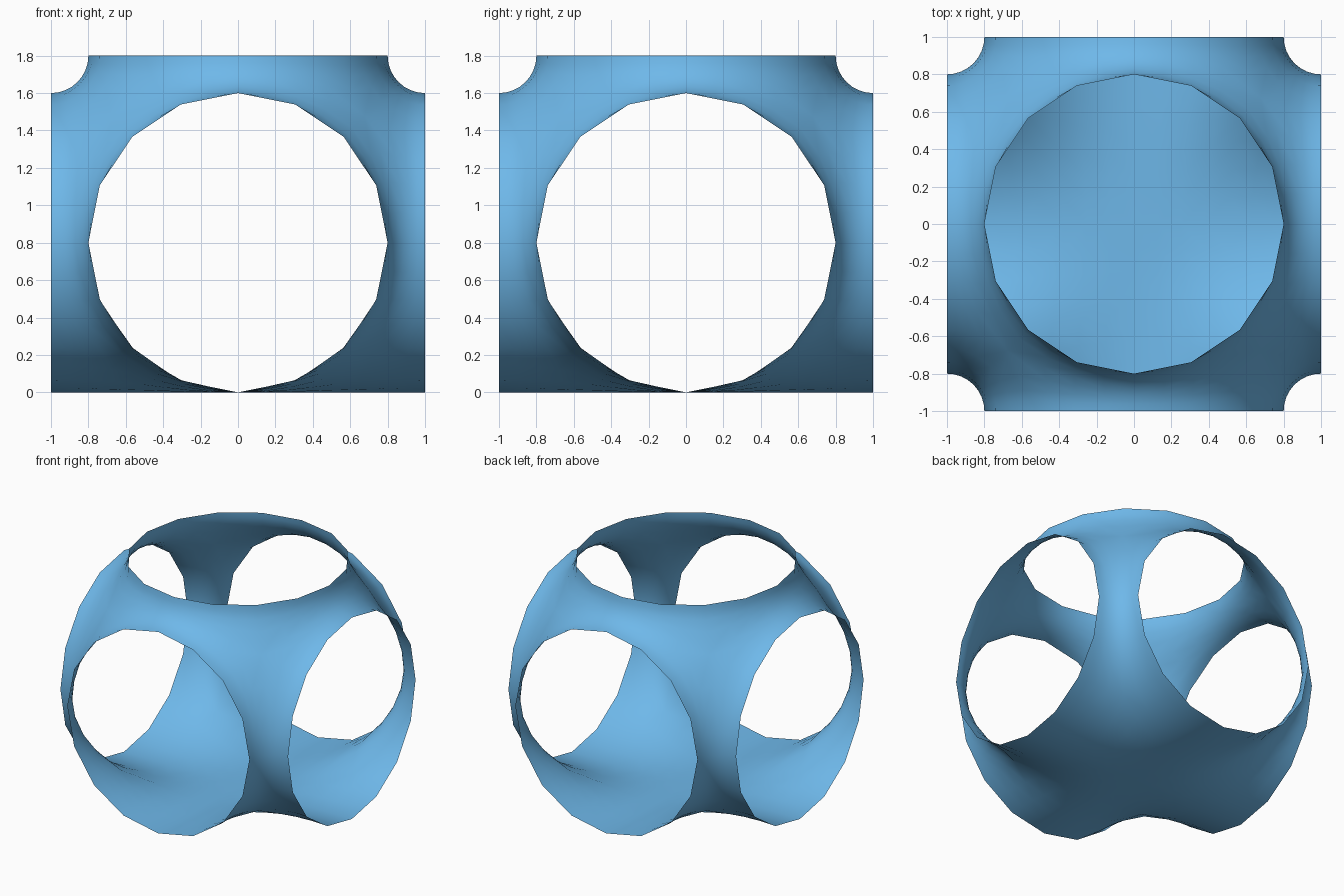
import bpy, bmesh, math
from mathutils import Vector as V

if "Cube" in bpy.data.objects:
    bpy.data.objects.remove(bpy.data.objects["Cube"])

R, F = 0.8, 0.2      # opening radius, fillet radius between openings
N = 4                # segments per quarter arc


def arc(c, u, v):
    c, u, v = V(c), V(u), V(v)
    return [c + u * math.cos(i * math.pi / 2 / N) + v * math.sin(i * math.pi / 2 / N)
            for i in range(N + 1)]


def line(a, b):
    return [V(a).lerp(V(b), i / N) for i in range(N + 1)]


def patch(sides):
    """Quad patch inside a closed loop of sides, with one 2x2 block per corner."""
    bm = bmesh.new()
    pts = [p for s in sides for p in s]
    c = sum(pts, V((0, 0, 0))) / len(pts)
    for i, s in enumerate(sides):
        q = sides[i - 1]
        inner = (s[1] + q[3] + (s[2] + c) / 2 + (q[2] + c) / 2) / 4
        g = [[s[0], s[1], s[2]],
             [q[3], inner, (s[2] + c) / 2],
             [q[2], (q[2] + c) / 2, c]]
        vs = [[bm.verts.new(p) for p in row] for row in g]
        for a in range(2):
            for b in range(2):
                bm.faces.new((vs[a][b], vs[a][b + 1], vs[a + 1][b + 1], vs[a + 1][b]))
    bmesh.ops.remove_doubles(bm, verts=bm.verts, dist=1e-4)
    return bm


def refine(bm):
    """Split every quad in four and put the fillet edges back on their arcs."""
    bmesh.ops.subdivide_edges(bm, edges=bm.edges[:], cuts=1, use_grid_fill=True)
    for v in bm.verts:
        for a in range(3):
            b, c = (a + 1) % 3, (a + 2) % 3
            if abs(v.co[a]) < 1e-4 and min(v.co[b], v.co[c]) > 0.79:
                d = V((v.co[b] - 1, v.co[c] - 1)).normalized() * F
                v.co[b], v.co[c] = 1 + d.x, 1 + d.y


def fair(bm, steps, rate=0.4):
    """Fair the interior; the boundary meets its mirror planes squarely."""
    bm.verts.index_update()
    planes = [{(a, w) for a in range(3) for w in (0.0, 1.0) if abs(v.co[a] - w) < 1e-4}
              for v in bm.verts]
    links = []
    for v in bm.verts:
        nb = []
        for e in v.link_edges:
            j = e.other_vert(v).index
            images = [()]
            for p in planes[v.index] - planes[j]:
                images += [im + (p,) for im in images]
            nb += [(j, im) for im in images]
        links.append(nb)

    def laplace(x, is_pos):
        out = []
        for i, nb in enumerate(links):
            t = V((0, 0, 0))
            for j, im in nb:
                p = x[j]
                if im:
                    p = p.copy()
                    for a, w in im:
                        p[a] = (2 * w if is_pos else 0) - p[a]
                t += p
            out.append(t / len(nb) - x[i])
        return out

    x = [v.co.copy() for v in bm.verts]
    free = [v.index for v in bm.verts if not v.is_boundary]
    for _ in range(steps):
        ll = laplace(laplace(x, True), False)
        for i in free:
            x[i] -= rate * ll[i]
    for v in bm.verts:
        v.co = x[v.index]


# shared fillet between the two side openings
side_fillet = arc((1, 1, 0), (-F, 0, 0), (0, -F, 0))

# upper corner: three quarter openings joined by three fillets
upper = patch([
    arc((1, 0, 0), (0, R, 0), (0, 0, R)),
    arc((1, 0, 1), (0, 0, -F), (-F, 0, 0)),
    arc((0, 0, 1), (R, 0, 0), (0, R, 0)),
    arc((0, 1, 1), (0, -F, 0), (0, 0, -F)),
    arc((0, 1, 0), (0, 0, R), (R, 0, 0)),
    side_fillet])

# lower corner: two quarter openings running into the closed floor
lower = patch([
    arc((1, 0, 0), (0, R, 0), (0, 0, -R)),
    line((1, 0, -R), (0, 0, -R)),
    line((0, 0, -R), (0, 1, -R)),
    arc((0, 1, 0), (0, 0, -R), (R, 0, 0)),
    side_fillet])

# join both corners into one quarter shell
shell = bmesh.new()
for part in (upper, lower):
    fair(part, 1000)
    refine(part)
    fair(part, 1500)
    tmp = bpy.data.meshes.new("corner")
    part.to_mesh(tmp)
    shell.from_mesh(tmp)
    part.free()
    bpy.data.meshes.remove(tmp)
bmesh.ops.remove_doubles(shell, verts=shell.verts, dist=1e-4)
bmesh.ops.recalc_face_normals(shell, faces=shell.faces)
shell.normal_update()
if sum(f.normal.dot(f.calc_center_median()) for f in shell.faces) < 0:
    bmesh.ops.reverse_faces(shell, faces=shell.faces)
for f in shell.faces:
    f.smooth = True
mesh = bpy.data.meshes.new("junction_shell")
shell.to_mesh(mesh)
shell.free()

# blue finish
blue = bpy.data.materials.new("blue")
blue.diffuse_color = (0.157, 0.48, 0.82, 1)
blue.use_nodes = True
blue.node_tree.nodes["Principled BSDF"].inputs["Base Color"].default_value = blue.diffuse_color
mesh.materials.append(blue)

# mirror the quarter in x and y
obj = bpy.data.objects.new("junction_shell", mesh)
bpy.context.collection.objects.link(obj)
obj.location.z = R
mod = obj.modifiers.new("mirror", 'MIRROR')
mod.use_axis = (True, True, False)
mod.merge_threshold = 0.001
